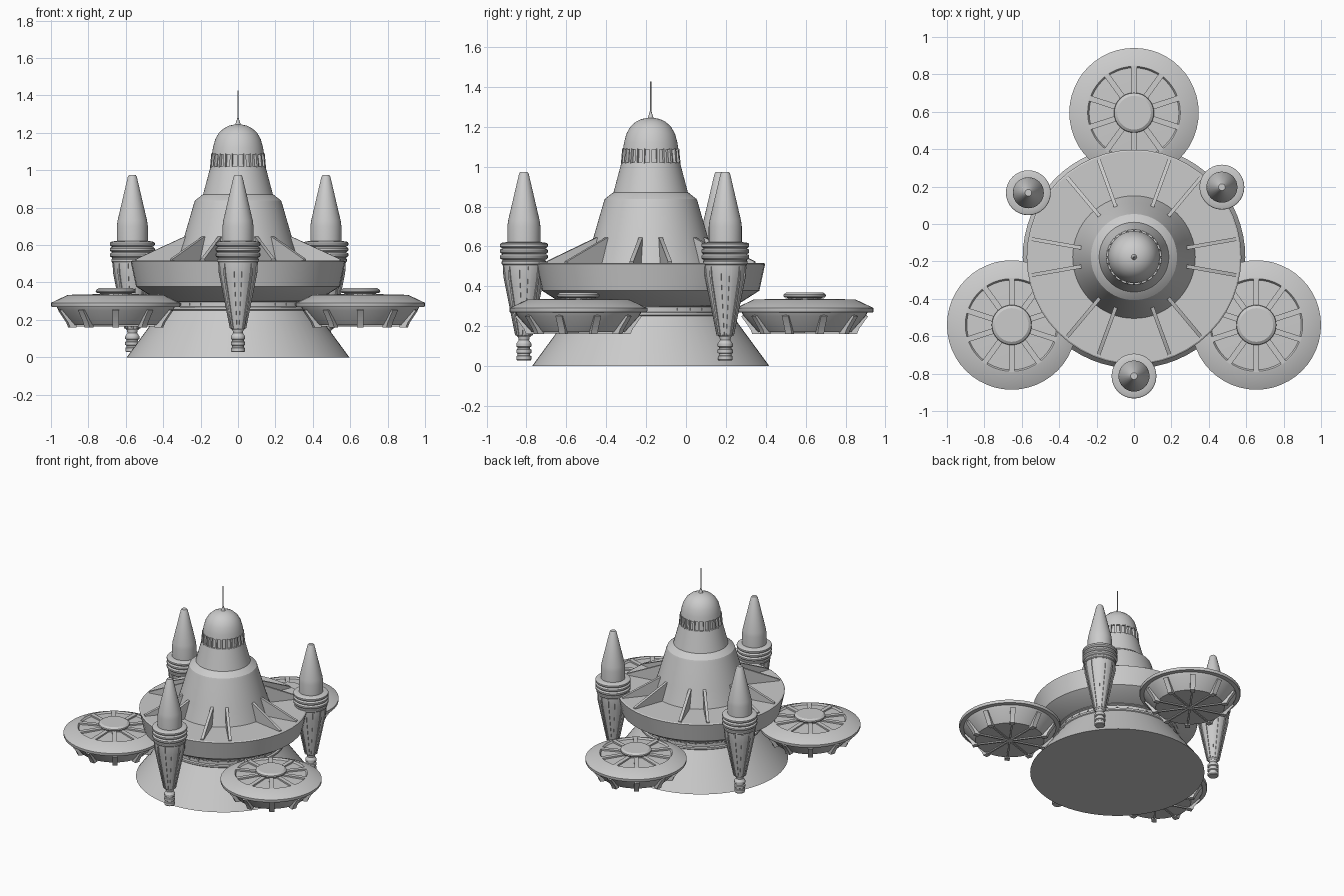
import bpy
from math import sin, cos, pi, radians
from mathutils import Matrix, Vector

CENTRE = (0, -0.177, 0)


def make(name, verts, faces, angle=30):
    me = bpy.data.meshes.new(name)
    me.from_pydata(verts, [], faces)
    me.update()
    ob = bpy.data.objects.new(name, me)
    bpy.context.collection.objects.link(ob)
    bpy.ops.object.select_all(action='DESELECT')
    ob.select_set(True)
    bpy.context.view_layer.objects.active = ob
    bpy.ops.object.shade_smooth_by_angle(angle=radians(angle))
    return ob


def lathe(name, profile, loc, n=48):
    """Revolve (radius, z) points, listed bottom to top, and cap both ends."""
    verts, faces = [], []
    for r, z in profile:
        for i in range(n):
            a = 2 * pi * i / n
            verts.append((loc[0] + r * cos(a), loc[1] + r * sin(a), loc[2] + z))
    for k in range(len(profile) - 1):
        for i in range(n):
            j = (i + 1) % n
            faces.append((k * n + i, k * n + j, (k + 1) * n + j, (k + 1) * n + i))
    faces.append(tuple(reversed(range(n))))
    faces.append(tuple((len(profile) - 1) * n + i for i in range(n)))
    return make(name, verts, faces)


def fins(name, outline, thick, angles, loc):
    """Radial plates with a counter-clockwise (radius, z) outline at each angle."""
    verts, faces = [], []
    m = len(outline)
    for a in angles:
        rot = Matrix.Translation(loc) @ Matrix.Rotation(radians(a), 4, 'Z')
        b = len(verts)
        for s in (-thick / 2, thick / 2):
            verts += [rot @ Vector((r, s, z)) for r, z in outline]
        faces.append(tuple(b + i for i in range(m)))
        faces.append(tuple(b + m + i for i in reversed(range(m))))
        for i in range(m):
            j = (i + 1) % m
            faces.append((b + i, b + m + i, b + m + j, b + j))
    return make(name, verts, faces)


def ring(n, start=0):
    return [start + 360 * i / n for i in range(n)]


# Flared base and grooved collar
lathe("base", [(0.595, 0), (0.412, 0.25), (0.418, 0.255), (0.418, 0.268),
               (0.405, 0.272), (0.405, 0.295), (0.42, 0.30), (0.42, 0.31)], CENTRE, 64)
fins("collar_lights", [(0.39, 0.278), (0.409, 0.278), (0.409, 0.29), (0.39, 0.29)],
     0.012, ring(36), CENTRE)

# Broad deck with slanted rim
lathe("deck", [(0.40, 0.30), (0.43, 0.305), (0.545, 0.378), (0.574, 0.512),
               (0.566, 0.517), (0.30, 0.517)], CENTRE, 48)

# Tower: lower cone, stepped shoulder, upper cone, window band, dome
lathe("lower_tower", [(0.33, 0.51), (0.29, 0.635), (0.235, 0.825), (0.23, 0.838),
                      (0.192, 0.868), (0.184, 0.872)], CENTRE, 64)
lathe("upper_tower", [(0.188, 0.865), (0.147, 1.02), (0.134, 1.02), (0.127, 1.085),
                      (0.139, 1.085), (0.134, 1.12), (0.122, 1.165), (0.102, 1.2),
                      (0.075, 1.225), (0.045, 1.239), (0.015, 1.245)], CENTRE, 64)
fins("window_ribs", [(0.12, 1.015), (0.15, 1.015), (0.143, 1.09), (0.12, 1.09)],
     0.013, ring(24), CENTRE)
lathe("antenna", [(0.017, 1.24), (0.012, 1.252), (0.006, 1.27), (0.004, 1.28),
                  (0.003, 1.427)], CENTRE, 12)

# Paired deck buttresses
fins("deck_buttresses", [(0.27, 0.50), (0.555, 0.50), (0.555, 0.525), (0.29, 0.645),
                         (0.27, 0.645)], 0.02,
     [60 * k + s for k in range(6) for s in (-10, 10)], CENTRE)

# Three docked saucers
saucers = {"back": (0, 0.595, 0), "left": (-0.654, -0.54, 0), "right": (0.654, -0.54, 0)}
for side, loc in saucers.items():
    lathe(side + "_saucer", [(0.235, 0.172), (0.305, 0.25), (0.315, 0.268), (0.343, 0.27),
                             (0.346, 0.276), (0.346, 0.291), (0.255, 0.334), (0.248, 0.334),
                             (0.24, 0.322), (0.10, 0.328)], loc, 48)
    lathe(side + "_saucer_hub", [(0.08, 0.32), (0.085, 0.342), (0.102, 0.345),
                                 (0.107, 0.352), (0.105, 0.36), (0.09, 0.37)], loc, 40)
    fins(side + "_saucer_spokes", [(0.08, 0.315), (0.25, 0.315), (0.25, 0.334), (0.08, 0.338)],
         0.03, ring(10, 18), loc)
    fins(side + "_saucer_keels", [(0.0, 0.164), (0.262, 0.164), (0.268, 0.185), (0.318, 0.25),
                                  (0.30, 0.26), (0.0, 0.20)], 0.012, ring(10, 18), loc)
    fins(side + "_saucer_struts", [(0.225, 0.16), (0.262, 0.16), (0.272, 0.185), (0.318, 0.25),
                                   (0.29, 0.26), (0.225, 0.18)], 0.034, ring(10, 18), loc)

# Three rocket pods
pods = {"front": (0, -0.813, 0), "right_back": (0.47, 0.197, 0), "left_back": (-0.565, 0.167, 0)}
for side, loc in pods.items():
    lathe(side + "_pod_nozzle", [(0.033, 0.027), (0.037, 0.032), (0.037, 0.05), (0.031, 0.054),
                                 (0.031, 0.062), (0.038, 0.066), (0.038, 0.082), (0.031, 0.086),
                                 (0.031, 0.094), (0.038, 0.098), (0.038, 0.112),
                                 (0.026, 0.13), (0.032, 0.16)], loc, 24)
    lathe(side + "_pod_cone", [(0.03, 0.145), (0.04, 0.155), (0.098, 0.44), (0.105, 0.50),
                               (0.105, 0.52)], loc, 32)
    fins(side + "_pod_ribs", [(0.03, 0.15), (0.044, 0.155), (0.105, 0.45), (0.108, 0.50),
                              (0.08, 0.50)], 0.012, ring(12, 15), loc)
    rings = []
    for k in range(4):
        z = 0.51 + 0.029 * k
        r = 0.112 if k == 0 else 0.12
        rings += [(0.108, z - 0.006), (r - 0.004, z - 0.002), (r, z + 0.003),
                  (r, z + 0.014), (r - 0.004, z + 0.019), (0.108, z + 0.022)]
    lathe(side + "_pod_rings", rings + [(0.083, 0.622)], loc, 32)
    lathe(side + "_pod_nose", [(0.083, 0.60), (0.083, 0.70), (0.079, 0.73), (0.024, 0.965),
                               (0.018, 0.974)], loc, 32)
